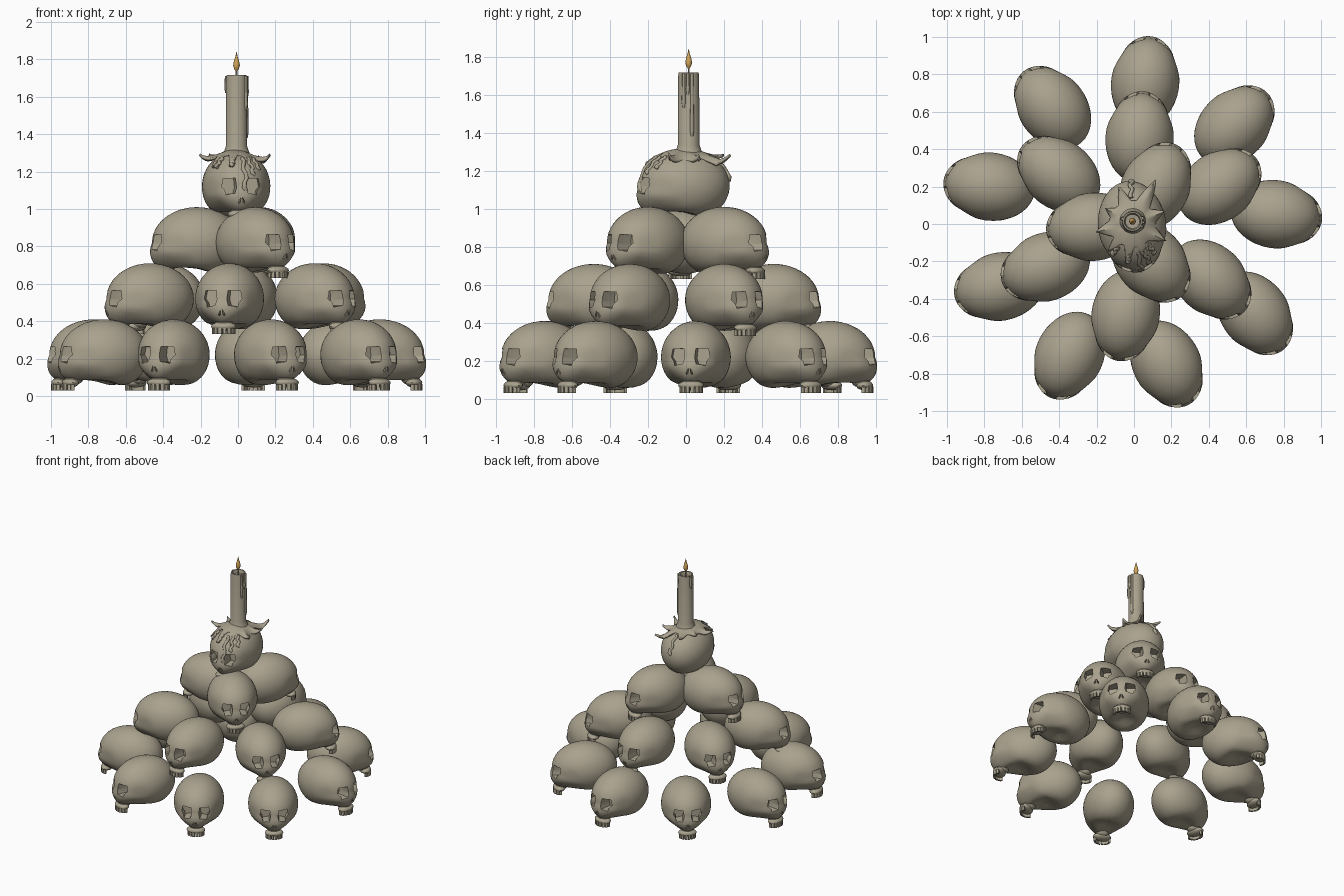
import bpy, bmesh, math
from mathutils import Vector, Matrix

if "Cube" in bpy.data.objects:
    bpy.data.objects.remove(bpy.data.objects["Cube"])


def material(name, rgb):
    m = bpy.data.materials.new(name)
    m.diffuse_color = (*rgb, 1)
    m.use_nodes = True
    m.node_tree.nodes["Principled BSDF"].inputs["Base Color"].default_value = m.diffuse_color
    return m


BONE = material("bone_wax", (0.40, 0.36, 0.27))
FLAME = material("flame_gold", (0.65, 0.38, 0.10))


def add(name, mesh, mat=BONE):
    ob = bpy.data.objects.new(name, mesh)
    bpy.context.collection.objects.link(ob)
    if mat and not mesh.materials:
        mesh.materials.append(mat)
    return ob


def finish(name, bm, angle=40):
    bmesh.ops.recalc_face_normals(bm, faces=bm.faces)
    me = bpy.data.meshes.new(name)
    bm.to_mesh(me)
    bm.free()
    smooth(me, angle)
    return me


def smooth(me, angle):
    me.shade_smooth()
    me.set_sharp_from_angle(angle=math.radians(angle))


def ramp(a, b, x):
    t = max(0, min(1, (x - a) / (b - a)))
    return t * t * (3 - 2 * t)


def lathe(name, profile, centre, mat=BONE, n=32):
    bm = bmesh.new()
    rings = [[bm.verts.new((centre[0] + r * math.cos(2 * math.pi * i / n),
                            centre[1] + r * math.sin(2 * math.pi * i / n), z))
              for i in range(n)] for r, z in profile]
    for a, b in zip(rings, rings[1:]):
        for i in range(n):
            bm.faces.new((a[i], a[(i + 1) % n], b[(i + 1) % n], b[i]))
    bm.faces.new(rings[0])
    bm.faces.new(rings[-1])
    return add(name, finish(name, bm), mat)


# Skull braincase: an egg facing +x, hollowed underneath, narrowed to the jaw
def skull_mesh():
    bm = bmesh.new()
    bmesh.ops.create_icosphere(bm, subdivisions=5, radius=1)
    for v in bm.verts:
        u, s, w = v.co
        x, y, z = 0.24 * u, 0.182 * s, 0.19 * w
        low = max(0, -w)
        if low:
            hollow = math.exp(-((x - 0.03) / 0.10) ** 2) * math.exp(-(s / 0.6) ** 2)
            z *= 1 - 0.36 * hollow * ramp(0.2, 0.9, low)
            front = ramp(0.0, 0.6, u)
            x += 0.075 * max(0, u) * low
            y *= 1 - 0.40 * front * ramp(0.2, 0.9, low)
        # shallow temples
        dent = math.exp(-((x - 0.13) / 0.05) ** 2 - ((z + 0.02) / 0.06) ** 2)
        y *= 1 - 0.06 * dent
        v.co = x, y, z
    bmesh.ops.dissolve_limit(bm, angle_limit=0.001, verts=bm.verts, edges=bm.edges)
    ob = add("skull_blank", finish("skull_blank", bm))

    # eye and nose cutters
    eye = [(-.032, .045), (.030, .043), (.038, .0), (.022, -.022), (.018, -.045),
           (-.006, -.038), (-.028, -.036), (-.037, -.005)]
    nose = [(0, .018), (.014, -.008), (.010, -.016), (.003, -.010)]
    cb = bmesh.new()

    def prism(pts, x0):
        a, b = ([cb.verts.new((x, y, z)) for y, z in pts] for x in (x0, 0.32))
        cb.faces.new(a)
        cb.faces.new(b)
        for i in range(len(pts)):
            j = (i + 1) % len(pts)
            cb.faces.new((a[i], a[j], b[j], b[i]))

    for side in (1, -1):
        prism([(side * (0.064 + y), z) for y, z in eye], 0.145)
        prism([(side * (0.004 + y), z - 0.075) for y, z in nose], 0.185)
    cutter = add("socket_cutter", finish("socket_cutter", cb))
    cutter.hide_render = True
    dec = ob.modifiers.new("reduce", 'DECIMATE')
    dec.ratio = 0.3
    boo = ob.modifiers.new("sockets", 'BOOLEAN')
    boo.object = cutter
    boo.solver = 'EXACT'
    bpy.context.view_layer.update()
    dg = bpy.context.evaluated_depsgraph_get()
    me = bpy.data.meshes.new_from_object(ob.evaluated_get(dg))
    smooth(me, 40)
    bpy.data.objects.remove(ob)
    bpy.data.objects.remove(cutter)
    return me


# Upper jaw: rounded gum with an arc of teeth
def jaw_mesh():
    bm = bmesh.new()
    for loc, size in (((0.185, 0, -0.148), (0.045, 0.068, 0.026)),
                      ((0.165, 0, -0.125), (0.050, 0.050, 0.035))):
        bmesh.ops.create_uvsphere(bm, u_segments=20, v_segments=10, radius=1,
                                  matrix=Matrix.Translation(loc) @ Matrix.Diagonal((*size, 1)))
    for k in range(8):
        a = math.radians(-84 + 24 * k)
        p = Matrix.Translation((0.18 + 0.043 * math.cos(a), 0.055 * math.sin(a), -0.172))
        bmesh.ops.create_cube(bm, size=1, matrix=p @ Matrix.Rotation(a, 4, 'Z')
                              @ Matrix.Diagonal((0.014, 0.018, 0.034, 1)))
    return finish("upper_jaw", bm)


# Pile of skulls: centre x, centre y, facing angle, per tier
TIERS = [
    ("bottom", 0.22, [(.06, .755, 83), (-.435, .62, 128), (-.77, .20, 173), (-.715, -.335, 192),
                      (-.345, -.70, 245), (.175, -.745, -62), (.645, -.475, -53),
                      (.757, .052, -8), (.535, .525, 45)]),
    ("middle", 0.52, [(.03, .46, 85), (-.40, .265, 142), (-.47, -.23, 200),
                      (-.045, -.485, 260), (.41, -.295, -44), (.455, .20, 37)]),
    ("upper", 0.82, [(.115, .20, 63), (-.22, -.015, 185), (.09, -.20, -48)]),
    ("top", 1.12, [(-.01, -.01, -83)]),
]
skull, jaw = skull_mesh(), jaw_mesh()
for tier, z, places in TIERS:
    for i, (x, y, deg) in enumerate(places):
        for part, me in (("skull", skull), ("jaw", jaw)):
            ob = add(f"{tier}_{part}_{i + 1}", me)
            ob.location = x, y, z
            ob.rotation_euler = 0, 0, math.radians(deg)

# Candle with a recessed top, wick and flame
C = (-0.008, 0.014)
lathe("candle", [(.075, 1.285), (.066, 1.31), (.057, 1.335), (.055, 1.70), (.052, 1.716),
                 (.044, 1.716), (.038, 1.69), (.01, 1.685)], C)
lathe("wick", [(.005, 1.68), (.004, 1.76)], C, n=8)
lathe("flame", [(.003, 1.735), (.013, 1.75), (.018, 1.768), (.014, 1.79),
                (.006, 1.815), (.001, 1.84)], C, FLAME, 16)


# Melted wax cap: a star sheet hugging the top skull, its points lifted
def skull_top(x, y):
    d = 1 - ((x + .01) / .182) ** 2 - ((y + .01) / .24) ** 2
    return 1.12 + 0.19 * math.sqrt(max(0.03, d))


SPIKES = [(62, .27, 14), (110, .22, 12), (150, .17, 10), (192, .20, 15), (228, .20, 9),
          (262, .23, 9), (292, .22, 8), (333, .20, 14), (22, .185, 13)]
bm = bmesh.new()
N, M = 120, 12
rows = []
for j in range(M + 1):
    t = j / M
    row = []
    for i in range(N):
        th = 360 * i / N
        spike, R = 0, 0.125
        for a, r, wd in SPIKES:
            d = (th - a + 180) % 360 - 180
            k = max(0, 1 - abs(d) / (wd * 1.4)) ** 1.4
            R += (r - 0.125) * k
            lift = 0.15 if 220 < a < 300 else 1.0
            spike = max(spike, k * lift)
        rad = 0.03 + (R - 0.03) * t
        x, y = rad * math.cos(math.radians(th)), rad * math.sin(math.radians(th))
        base = skull_top(x, y) + 0.008
        row.append(bm.verts.new((x - .008, y, base + (1.298 - base) * spike * t)))
    rows.append(row)
for a, b in zip(rows, rows[1:]):
    for i in range(N):
        bm.faces.new((a[i], a[(i + 1) % N], b[(i + 1) % N], b[i]))
cap = add("wax_cap", finish("wax_cap", bm))
sol = cap.modifiers.new("thickness", 'SOLIDIFY')
sol.thickness = 0.014


# Wax runs: tapered round tubes
def run(name, pts, radius):
    cu = bpy.data.curves.new(name, 'CURVE')
    cu.dimensions = '3D'
    cu.bevel_depth = radius
    cu.bevel_resolution = 2
    cu.use_fill_caps = True
    sp = cu.splines.new('POLY')
    sp.points.add(len(pts) - 1)
    for i, (p, q) in enumerate(zip(sp.points, pts)):
        p.co = (*q, 1)
        p.radius = 1.25 if i == len(pts) - 2 else 0.7 if i == len(pts) - 1 else 0.9
    sp.use_smooth = True
    add(name, cu)


for i, (deg, lo) in enumerate(((-28, 1.53), (18, 1.38), (-5, 1.60), (165, 1.62))):
    a = math.radians(deg)
    x, y = C[0] + .056 * math.cos(a), C[1] + .056 * math.sin(a)
    run(f"candle_drip_{i + 1}", [(x, y, 1.712), (x, y, 1.65), (x, y, lo + .03), (x, y, lo)], .009)

for i, (deg, lo) in enumerate(((286, -10), (302, 18), (262, 35), (92, 8), (318, 28), (228, 32))):
    pts = []
    for k in range(9):
        e = math.radians(52 + (lo - 52) * k / 8)
        a = math.radians(deg + 3 * math.sin(k * 1.7))
        pts.append((-.01 + .184 * math.cos(e) * math.cos(a),
                    -.01 + .242 * math.cos(e) * math.sin(a), 1.12 + .192 * math.sin(e)))
    run(f"skull_drip_{i + 1}", pts, .012)
